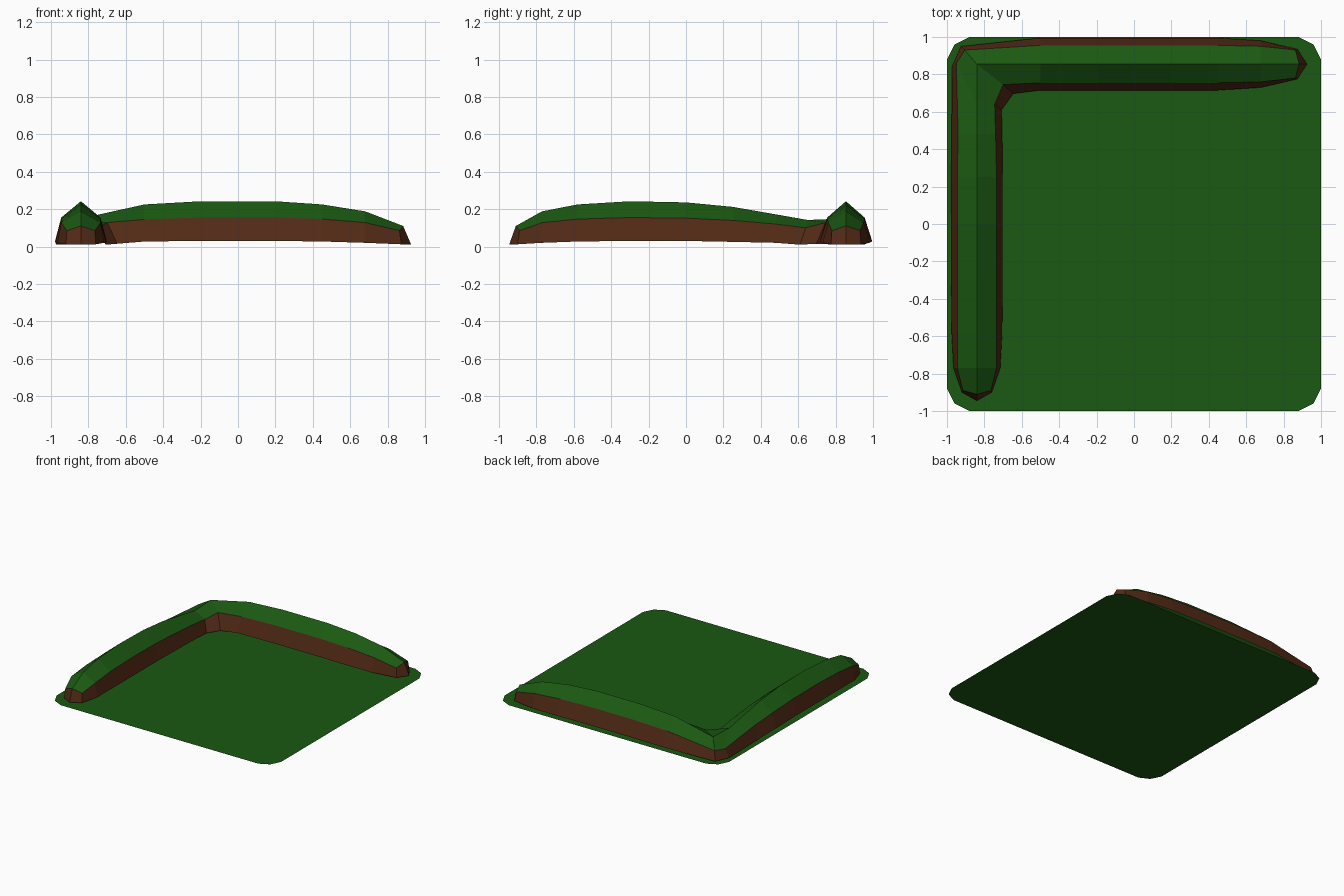
import bpy, bmesh

if "Cube" in bpy.data.objects:
    bpy.data.objects.remove(bpy.data.objects["Cube"])


def material(name, rgb):
    m = bpy.data.materials.new(name)
    m.diffuse_color = (*rgb, 1)
    m.use_nodes = True
    m.node_tree.nodes["Principled BSDF"].inputs["Base Color"].default_value = m.diffuse_color
    return m


green = material("grass", (0.011, 0.10, 0.006))
brown = material("soil", (0.085, 0.023, 0.008))


def finish(name, bm, mats):
    me = bpy.data.meshes.new(name)
    bm.to_mesh(me)
    bm.free()
    for m in mats:
        me.materials.append(m)
    bpy.context.collection.objects.link(bpy.data.objects.new(name, me))


# flat lawn with clipped corners
bm = bmesh.new()
quarter = [(1, 0.88), (0.96, 0.96), (0.88, 1)]
pts = []
for k in range(4):
    pts += quarter
    quarter = [(-y, x) for x, y in quarter]
bm.faces.new([bm.verts.new((x, y, 0)) for x, y in pts])
finish("lawn", bm, [green])

CX, CY = -0.84, 0.855      # ridge lines of the two arms

# (position, ridge z, shoulder z, bottom z, shoulder half width, bottom half width)
side = [(-0.77, 0.188, 0.128, 0.02, 0.105, 0.125), (-0.58, 0.225, 0.147, 0.027, 0.105, 0.135),
        (-0.3, 0.242, 0.155, 0.03, 0.105, 0.138), (0.0, 0.236, 0.152, 0.03, 0.105, 0.138),
        (0.25, 0.212, 0.14, 0.025, 0.105, 0.138), (0.48, 0.172, 0.12, 0.02, 0.1, 0.135)]
back = [(-0.5, 0.225, 0.145, 0.027, 0.1, 0.14), (-0.2, 0.242, 0.155, 0.03, 0.1, 0.14),
        (0.2, 0.242, 0.155, 0.03, 0.1, 0.14), (0.45, 0.225, 0.147, 0.027, 0.1, 0.14),
        (0.68, 0.188, 0.128, 0.02, 0.095, 0.125)]


def section(place, p, zr, zs, zb, ws, wb):
    return [place(p, wb, zb), place(p, ws, zs), place(p, 0, zr),
            place(p, -ws, zs), place(p, -wb, zb)]


def on_side(p, w, z):
    return (CX - w, p, z)


def on_back(p, w, z):
    return (p, CY + w, z)


def end(place, s, p):
    return [place(p, 0.08, 0.012), place(p - s * 0.01, 0.075, 0.085), place(p + s * 0.01, 0, 0.11),
            place(p - s * 0.01, -0.075, 0.085), place(p, -0.08, 0.012)]


# bank sections, walked from the front end through the corner to the right end
sections = [end(on_side, -1, -0.9)]
sections += [section(on_side, *s) for s in side]
sections += [
    [(-0.973, 0.84, 0.01), (-0.95, 0.86, 0.085), (CX, 0.65, 0.142), (-0.745, 0.64, 0.10), (-0.708, 0.61, 0.01)],
    [(-0.925, 0.95, 0.01), (-0.905, 0.93, 0.085), (CX, CY, 0.15), (-0.70, 0.745, 0.128), (-0.645, 0.697, 0.015)]]
sections += [section(on_back, *s) for s in back]
sections += [end(on_back, 1, 0.873)]

bm = bmesh.new()
rings = [[bm.verts.new(p) for p in s] for s in sections]


def face(vs, mat):
    bm.faces.new(vs).material_index = mat


# soil sides and grassy top
for a, b in zip(rings, rings[1:]):
    for i in range(4):
        face((a[i], b[i], b[i + 1], a[i + 1]), int(i in (0, 3)))

# pointed soil ends
tip = bm.verts.new((CX, -0.945, 0.012))
r = rings[0]
face((r[0], r[1], r[2], tip), 1)
face((tip, r[2], r[3], r[4]), 1)
tip = bm.verts.new((0.925, CY, 0.012))
r = rings[-1]
face((tip, r[2], r[1], r[0]), 1)
face((r[4], r[3], r[2], tip), 1)
bmesh.ops.recalc_face_normals(bm, faces=bm.faces)
finish("corner_bank", bm, [green, brown])
